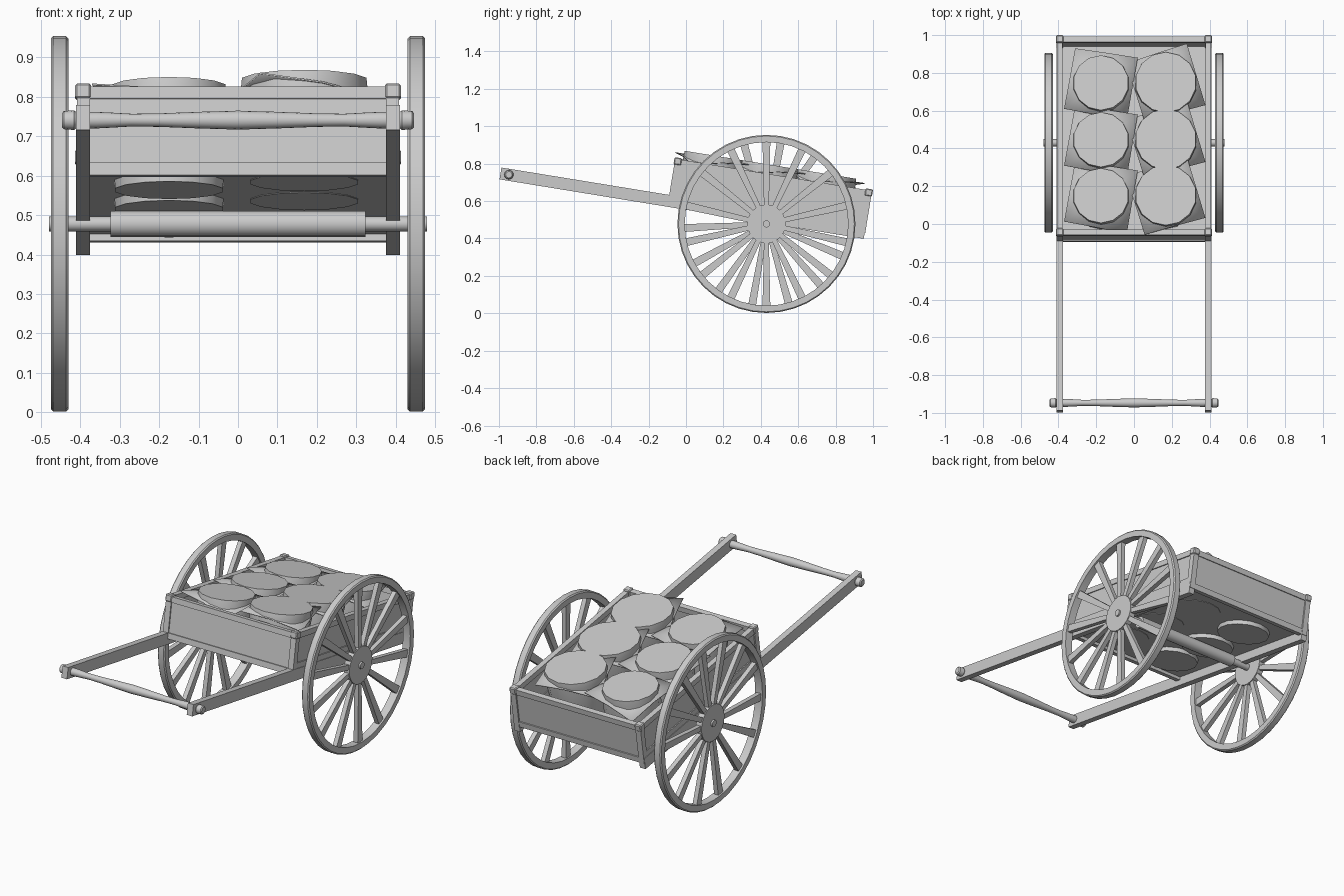
import bpy, bmesh, math
from mathutils import Matrix, Vector

if "Cube" in bpy.data.objects:
    bpy.data.objects.remove(bpy.data.objects["Cube"])

wood = bpy.data.materials.new("pale_grey")
wood.diffuse_color = (0.6, 0.6, 0.6, 1)
wood.use_nodes = True
wood.node_tree.nodes["Principled BSDF"].inputs["Base Color"].default_value = wood.diffuse_color

# The cart body leans backwards: local y runs along the shafts
TILT = Matrix.Translation((0, 0, 0.586)) @ Matrix.Rotation(math.radians(-9.26), 4, 'X')
WHEEL_Y, WHEEL_Z, WHEEL_R = 0.43, 0.478, 0.476


def finish(name, bm, matrix=Matrix(), angle=35):
    bmesh.ops.recalc_face_normals(bm, faces=bm.faces)
    me = bpy.data.meshes.new(name)
    bm.to_mesh(me)
    bm.free()
    me.materials.append(wood)
    me.shade_smooth()
    me.set_sharp_from_angle(angle=math.radians(angle))
    ob = bpy.data.objects.new(name, me)
    ob.matrix_world = matrix
    bpy.context.collection.objects.link(ob)
    return ob


def box(name, x, y, z, matrix=TILT, bevel=0.0):
    """Box from (min, max) ranges."""
    bm = bmesh.new()
    bmesh.ops.create_cube(bm, size=1)
    for v in bm.verts:
        v.co = Vector([(a + b) / 2 + c * (b - a) for (a, b), c in zip((x, y, z), v.co)])
    if bevel:
        bmesh.ops.bevel(bm, geom=bm.edges[:], offset=bevel, segments=1, affect='EDGES')
    return finish(name, bm, matrix, 20)


def lathe_x(name, profile, matrix, sides=16, closed=False):
    """Turn (x, radius) points around the x axis, capped unless closed."""
    bm = bmesh.new()
    rings = []
    for x, r in profile:
        rings.append([bm.verts.new((x, r * math.cos(t), r * math.sin(t)))
                      for t in (2 * math.pi * i / sides for i in range(sides))])
    pairs = list(zip(rings, rings[1:]))
    if closed:
        pairs.append((rings[-1], rings[0]))
    else:
        bm.faces.new(rings[0])
        bm.faces.new(rings[-1])
    for a, b in pairs:
        for i in range(sides):
            j = (i + 1) % sides
            bm.faces.new((a[i], a[j], b[j], b[i]))
    return finish(name, bm, matrix)


def sided(s, a, b):
    return (min(s * a, s * b), max(s * a, s * b))


# Shafts, corner posts, side walls and side rails
for s, side in ((-1, "left"), (1, "right")):
    box(side + "_shaft", sided(s, 0.376, 0.411), (-1.005, 0.968), (-0.032, 0.032))
    for end, y0 in (("front", -0.098), ("rear", 0.937)):
        box(f"{side}_{end}_post", sided(s, 0.376, 0.409), (y0 + 0.002, y0 + 0.034), (0.0, 0.2))
        box(f"{side}_{end}_post_cap", sided(s, 0.373, 0.413), (y0 - 0.002, y0 + 0.038),
            (0.197, 0.236), bevel=0.005)
    box(side + "_wall", sided(s, 0.383, 0.402), (-0.07, 0.95), (0.03, 0.2))
    box(side + "_top_rail", sided(s, 0.378, 0.408), (-0.07, 0.95), (0.197, 0.228))
    box(side + "_bottom_rail", sided(s, 0.378, 0.408), (-0.07, 0.95), (0.03, 0.062))

# End walls with rails
for end, y0 in (("front", -0.096), ("rear", 0.939)):
    box(end + "_wall", (-0.38, 0.38), (y0 + 0.007, y0 + 0.024), (0.01, 0.2))
    box(end + "_top_rail", (-0.38, 0.38), (y0, y0 + 0.03), (0.197, 0.228))
    box(end + "_bottom_rail", (-0.38, 0.38), (y0, y0 + 0.03), (0.0, 0.032))
box("floor", (-0.38, 0.38), (-0.08, 0.95), (0.017, 0.032))

# Turned pull bar with end knobs
half = [(0.447, 0.017), (0.442, 0.023), (0.416, 0.025), (0.41, 0.02), (0.36, 0.021),
        (0.32, 0.019), (0.27, 0.016), (0.2, 0.017), (0.1, 0.021)]
bar = [(-x, r) for x, r in half] + [(0, 0.024)] + half[::-1]
lathe_x("pull_bar", bar, Matrix.Translation((0, -0.947, 0.741)))

# Axle: thin ends, thick middle
hub_matrix = Matrix.Translation((0, WHEEL_Y, WHEEL_Z))
lathe_x("axle", [(-0.48, 0.019), (-0.323, 0.019), (-0.323, 0.033),
                 (0.323, 0.033), (0.323, 0.019), (0.48, 0.019)], hub_matrix)

# Wheels: bevelled rim, flat hub and tapered spokes
for s, side, turn in ((-1, "left", -10), (1, "right", 0)):
    m = hub_matrix @ Matrix.Translation((s * 0.4525, 0, 0))
    R, r, w = WHEEL_R, 0.437, 0.0225
    lathe_x(side + "_rim", [(-w, r), (-w, R - 0.006), (-w + 0.006, R), (w - 0.006, R),
                            (w, R - 0.006), (w, r)], m, 40, True)
    lathe_x(side + "_hub", [(-0.018, 0.103), (0.018, 0.103)], m, 24)
    bm = bmesh.new()
    for i in range(14):
        cube = bmesh.ops.create_cube(bm, size=1)["verts"]
        rot = Matrix.Rotation(math.radians(turn) + 2 * math.pi * i / 14, 3, 'X')
        for v in cube:
            wide = 0.042 if v.co.z > 0 else 0.026
            v.co = rot @ Vector((v.co.x * 0.026, v.co.y * wide, 0.262 + v.co.z * 0.36))
    finish(side + "_spokes", bm, m)

# Cargo: six round tubs, each with a loose square cloth under its lid
for col, (x, r_top, top, bottom, angle) in enumerate(((-0.175, 0.15, 0.262, -0.005, 35),
                                                       (0.168, 0.165, 0.278, 0.015, 62))):
    for row, y in enumerate((0.11, 0.41, 0.715)):
        m = TILT @ Matrix.Translation((x, y, 0)) @ Matrix.Rotation(math.radians(-90), 4, 'Y')
        lathe_x(f"tub_{col}_{row}", [(bottom, 0.14), (0.12, 0.15), (top - 0.03, r_top),
                                     (top, r_top - 0.003)], m, 14)
        bm = bmesh.new()
        centre = bm.verts.new((x, y, top - 0.02))
        ring = []
        for i in range(8):
            t = math.radians(angle + 45 * i)
            corner = i % 2 == 0
            length = 0.238 if corner else 0.168
            drop = (0.065 if i % 4 else 0.015) if corner else 0.03
            ring.append(bm.verts.new((x + length * math.cos(t), y + length * math.sin(t),
                                      top - drop)))
        for i in range(8):
            bm.faces.new((centre, ring[i], ring[(i + 1) % 8]))
        cloth = finish(f"cloth_{col}_{row}", bm, TILT, 20)
        solid = cloth.modifiers.new("thickness", 'SOLIDIFY')
        solid.thickness = 0.004
